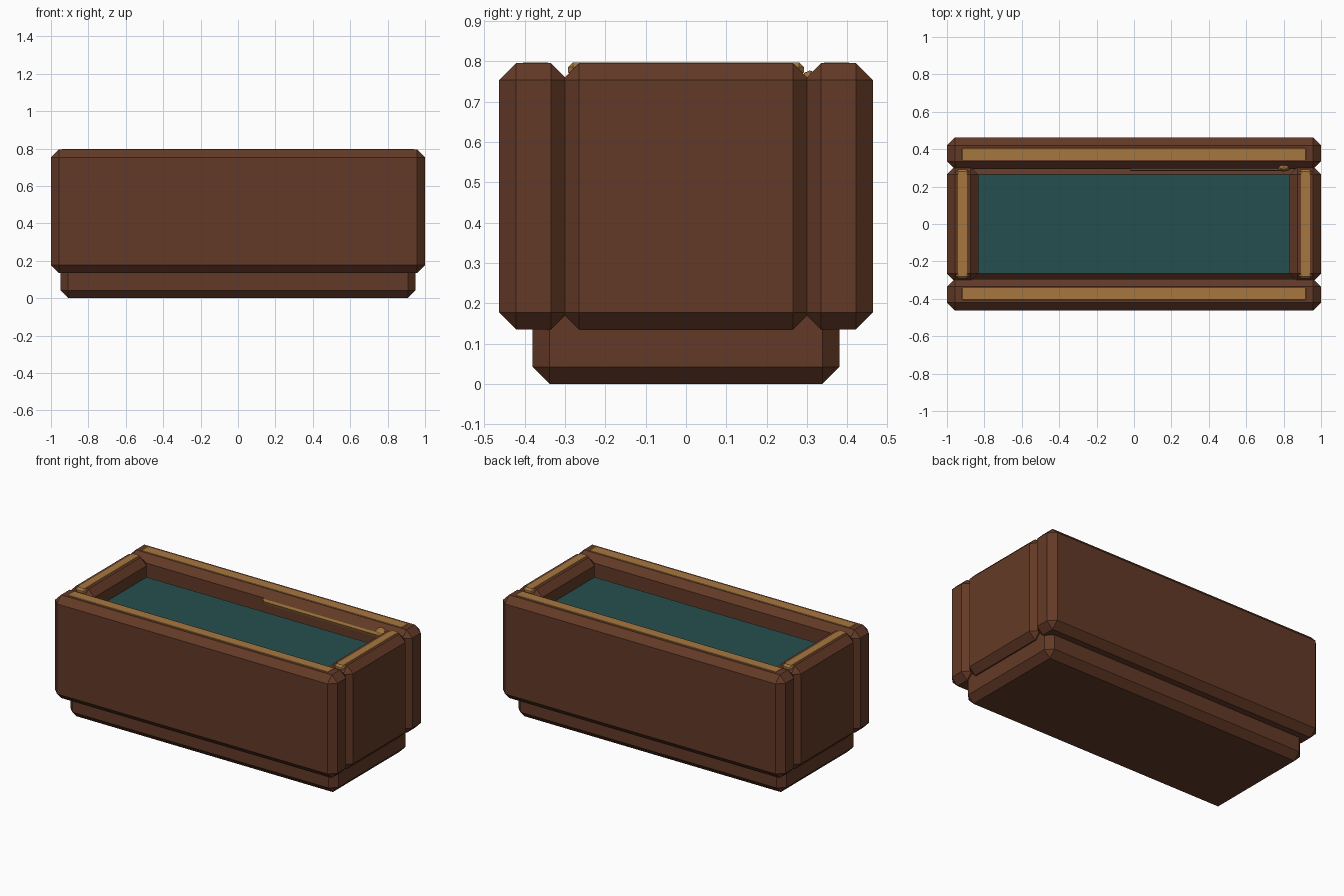
import bpy, bmesh, math
from mathutils import Matrix

if "Cube" in bpy.data.objects:
    bpy.data.objects.remove(bpy.data.objects["Cube"])


def material(name, rgb):
    m = bpy.data.materials.new(name)
    m.diffuse_color = (*rgb, 1)
    m.use_nodes = True
    m.node_tree.nodes["Principled BSDF"].inputs["Base Color"].default_value = m.diffuse_color
    return m


WOOD = material("dark_wood", (0.125, 0.042, 0.020))
TRIM = material("golden_trim", (0.38, 0.185, 0.05))
WATER = material("teal_water", (0.019, 0.078, 0.078))


def finish(bm, name, *mats):
    me = bpy.data.meshes.new(name)
    bm.to_mesh(me)
    bm.free()
    ob = bpy.data.objects.new(name, me)
    bpy.context.collection.objects.link(ob)
    for m in mats:
        me.materials.append(m)
    return ob


def block(name, x, y, z, chamfer, *mats, top_slot=0):
    """Chamfered box from (min, max) ranges; its flat top takes top_slot."""
    bm = bmesh.new()
    size = [r[1] - r[0] for r in (x, y, z)]
    mid = [(r[0] + r[1]) / 2 for r in (x, y, z)]
    bmesh.ops.create_cube(bm, size=1, matrix=Matrix.Translation(mid) @ Matrix.Diagonal((*size, 1)))
    bmesh.ops.bevel(bm, geom=bm.edges[:], offset=chamfer, segments=1,
                    profile=0.5, affect='EDGES')
    bm.normal_update()
    for f in bm.faces:
        f.material_index = top_slot if f.normal.z > 0.95 else 0
    return finish(bm, name, *mats)


def span(sign, a, b):
    return tuple(sorted((sign * a, sign * b)))


C = 0.042
# plinth
block("plinth", (-0.95, 0.95), (-0.38, 0.38), (0, 0.24), C, WOOD)
# inner body with water on its flat top
block("basin_core", (-0.90, 0.90), (-0.307, 0.307), (0.15, 0.68), C, WOOD, WATER, top_slot=1)

# wall slabs with trim strips let into their tops
for s, long_name, short_name in ((-1, "front", "left"), (1, "back", "right")):
    block(long_name + "_wall", (-1, 1), span(s, 0.293, 0.463), (0.135, 0.795), C, WOOD)
    block(long_name + "_trim", (-0.92, 0.92), span(s, 0.341, 0.405), (0.76, 0.797), 0.002, TRIM)
    block(short_name + "_wall", span(s, 0.832, 1), (-0.307, 0.307), (0.135, 0.795), C, WOOD)
    block(short_name + "_trim", span(s, 0.882, 0.952), (-0.292, 0.292), (0.76, 0.797), 0.012, TRIM)

# rod lying along the inside of the back wall
bm = bmesh.new()
bmesh.ops.create_cone(bm, cap_ends=True, segments=8, radius1=0.024, radius2=0.024, depth=0.82,
                      matrix=Matrix.Translation((0.39, 0.307, 0.735)) @ Matrix.Rotation(math.pi / 2, 4, 'Y'))
finish(bm, "rod", TRIM)

# knob at the end of the rod
bm = bmesh.new()
bmesh.ops.create_uvsphere(bm, u_segments=8, v_segments=6, radius=1,
                          matrix=Matrix.Translation((0.80, 0.307, 0.735)) @ Matrix.Diagonal((0.042, 0.027, 0.042, 1)))
finish(bm, "rod_knob", TRIM)
